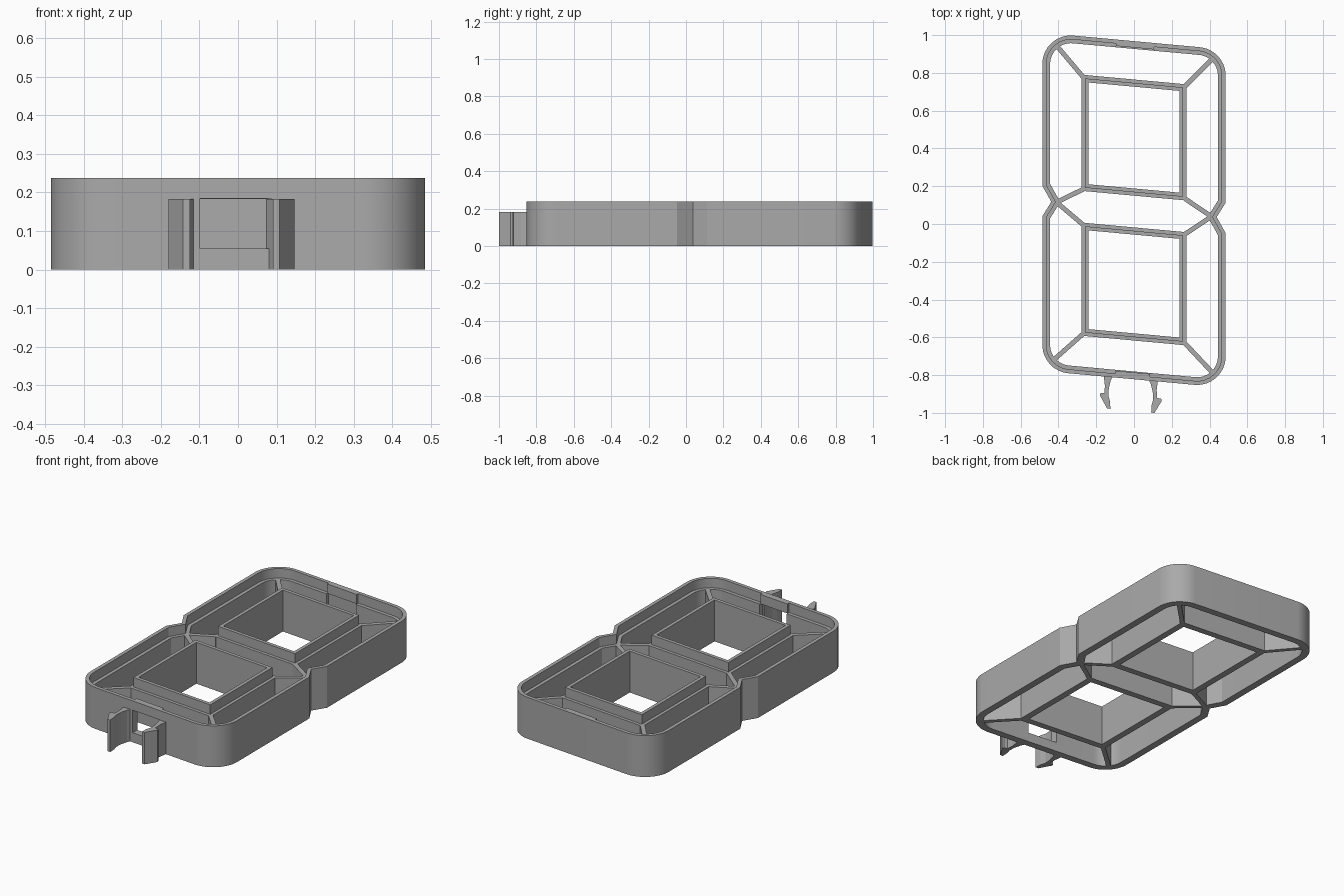
import bpy, bmesh, math
from mathutils import Vector

if "Cube" in bpy.data.objects:
    bpy.data.objects.remove(bpy.data.objects["Cube"])

SLOPE = -0.092            # cross bars drop slightly toward +x
H, LEDGE = 0.237, 0.183   # full height, ledge / rib height

grey = bpy.data.materials.new("plastic grey")
grey.diffuse_color = (0.40, 0.40, 0.40, 1)
grey.use_nodes = True
grey.node_tree.nodes["Principled BSDF"].inputs["Base Color"].default_value = grey.diffuse_color


def slant(pts):
    return [Vector((x, y + SLOPE * x)) for x, y in pts]


def make(name, bm):
    bmesh.ops.recalc_face_normals(bm, faces=bm.faces)
    me = bpy.data.meshes.new(name)
    bm.to_mesh(me)
    bm.free()
    me.materials.append(grey)
    ob = bpy.data.objects.new(name, me)
    bpy.context.collection.objects.link(ob)
    return ob


def inset(pts, d):
    """Mitred inward offset of a counter-clockwise outline."""
    out = []
    for i, p in enumerate(pts):
        a = (p - pts[i - 1]).normalized()
        b = (pts[(i + 1) % len(pts)] - p).normalized()
        n1, n2 = Vector((-a.y, a.x)), Vector((-b.y, b.x))
        out.append(p + (n1 + n2) * (d / (1 + n1.dot(n2))))
    return out


def fillet(prev, p, nxt, r, n=10):
    d1, d2 = (prev - p).normalized(), (nxt - p).normalized()
    half = d1.angle(d2) / 2
    c = p + (d1 + d2).normalized() * (r / math.sin(half))
    t = r / math.tan(half)
    s, e = p + d1 * t - c, p + d2 * t - c
    return [c + s.lerp(e, k / n).normalized() * r for k in range(n + 1)]


def ring(name, pts, section):
    """Closed wall: section is a list of (inset, z)."""
    bm = bmesh.new()
    loops = [[bm.verts.new((q.x, q.y, z)) for q in inset(pts, d)] for d, z in section]
    n = len(pts)
    for k, lo in enumerate(loops):
        up = loops[(k + 1) % len(loops)]
        for i in range(n):
            j = (i + 1) % n
            bm.faces.new((lo[i], lo[j], up[j], up[i]))
    return make(name, bm)


def prism(name, pts, z0, z1):
    bm = bmesh.new()
    f = bm.faces.new([bm.verts.new((p.x, p.y, z0)) for p in pts])
    ext = bmesh.ops.extrude_face_region(bm, geom=[f])["geom"]
    bmesh.ops.translate(bm, vec=(0, 0, z1 - z0),
                        verts=[v for v in ext if isinstance(v, bmesh.types.BMVert)])
    return make(name, bm)


def slab(name, x0, x1, y0, y1, z0, z1):
    return prism(name, slant([(x0, y0), (x1, y0), (x1, y1), (x0, y1)]), z0, z1)


# Outer frame with rounded corners and a pinched waist
X, PX, TOP, BOT, MID = 0.485, 0.438, 0.968, -0.822, 0.077
raw = slant([(-X, BOT), (X, BOT), (X, MID - 0.08), (PX, MID), (X, MID + 0.08),
             (X, TOP), (-X, TOP), (-X, MID + 0.08), (-PX, MID), (-X, MID - 0.08)])
outline = []
for i, p in enumerate(raw):
    if i in (0, 1, 5, 6):
        outline += fillet(raw[i - 1], p, raw[(i + 1) % len(raw)], 0.15)
    else:
        outline.append(p)
frame = ring("outer_frame", outline, [(0, 0), (0, H), (0.021, H), (0.021, LEDGE),
                                      (0.041, LEDGE), (0.041, 0)])

# Window through the front wall and shallow pocket inside the back wall
for cutter in (slab("window_cutter", -0.098, 0.085, -0.9, -0.75, 0.055, LEDGE + 0.0005),
               slab("pocket_cutter", -0.095, 0.105, 0.88, 0.945, 0.055, LEDGE + 0.0005)):
    mod = frame.modifiers.new("cut", 'BOOLEAN')
    mod.operation, mod.solver, mod.object = 'DIFFERENCE', 'EXACT', cutter
    bpy.context.view_layer.objects.active = frame
    bpy.ops.object.modifier_apply(modifier=mod.name)
    bpy.data.objects.remove(cutter)

# Raised strips on the ledge above window and pocket
slab("front_ledge_strip", -0.098, 0.085, -0.803, -0.786, LEDGE, H)
slab("back_ledge_strip", -0.095, 0.105, 0.934, 0.949, LEDGE, H)

# Two inner boxes with an outside ledge
BX = 0.278
for name, y0, y1 in (("lower_box", -0.617, -0.018), ("upper_box", 0.15, 0.765)):
    ring(name, slant([(-BX, y0), (BX, y0), (BX, y1), (-BX, y1)]),
         [(0, 0), (0, LEDGE), (0.018, LEDGE), (0.018, H), (0.038, H), (0.038, 0)])

# Ribs joining box corners to the frame
for side, s in (("left", -1), ("right", 1)):
    for label, bx, by, fx, fy in (("top", 0.268, 0.752, 0.42, 0.918),
                                  ("upper_waist", 0.268, 0.16, 0.41, MID),
                                  ("lower_waist", 0.268, -0.03, 0.41, MID),
                                  ("bottom", 0.268, -0.605, 0.425, -0.758)):
        a, b = slant([(s * bx, by), (s * fx, fy)])
        d = (b - a).normalized() * 0.0125
        w = Vector((-d.y, d.x))
        prism(f"{side}_{label}_rib", [a + w, a - w, b - w, b + w], 0, LEDGE)

# Snap clips on the front wall
clip = [(0.090, -0.805), (0.106, -0.84), (0.116, -0.88), (0.119, -0.92), (0.110, -0.95),
        (0.108, -0.990), (0.125, -0.990), (0.163, -0.925), (0.161, -0.912),
        (0.140, -0.910), (0.137, -0.87), (0.145, -0.805)]
for side, s in (("left", -1), ("right", 1)):
    prism(f"{side}_clip", slant([(s * u - 0.017, y) for u, y in clip]), 0, LEDGE)

# Smooth the rounded corners, keep hard edges crisp
for ob in bpy.context.scene.objects:
    ob.select_set(ob == frame)
bpy.context.view_layer.objects.active = frame
bpy.ops.object.shade_smooth_by_angle(angle=math.radians(25))
